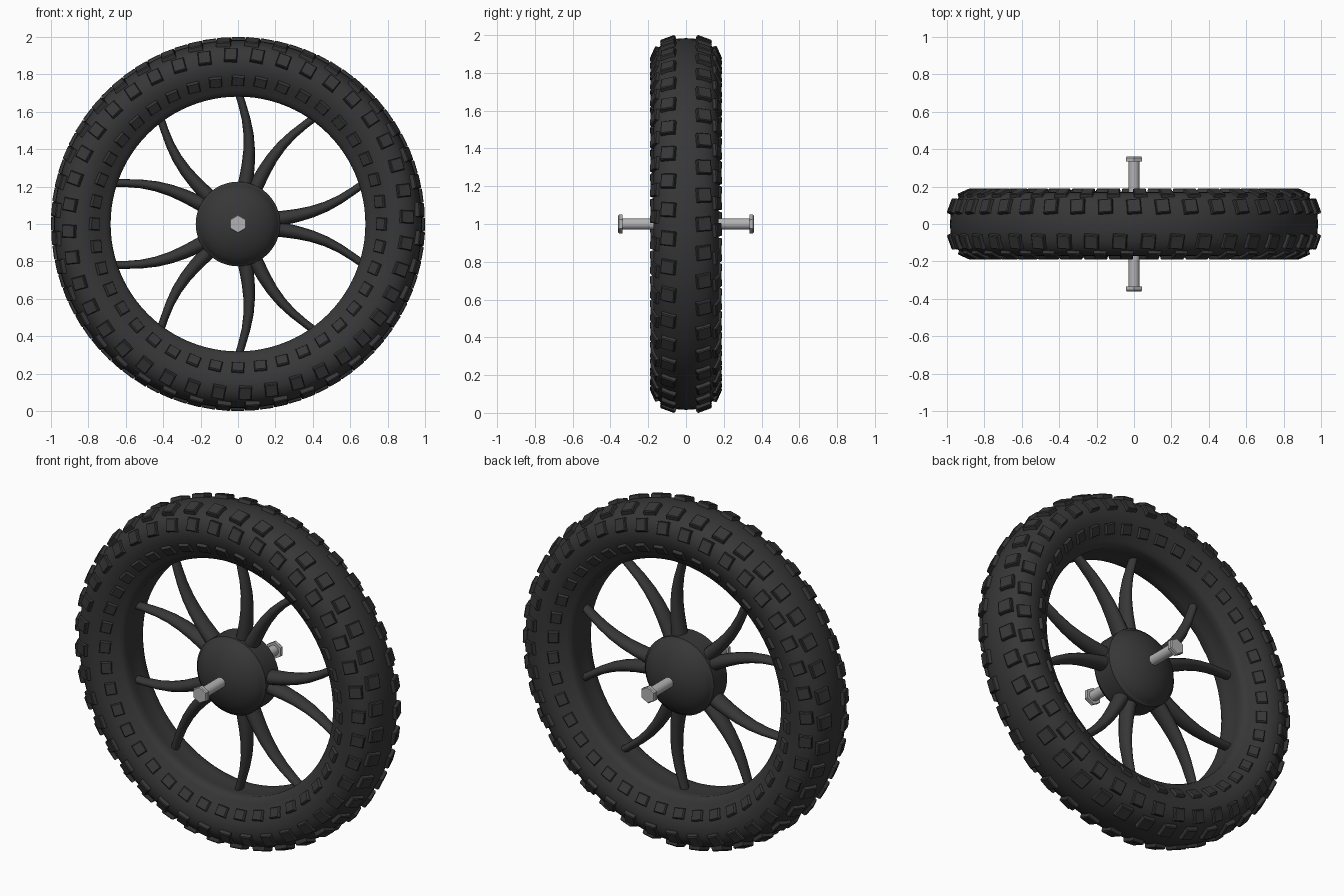
import bpy, bmesh, math
from mathutils import Vector, Matrix

if "Cube" in bpy.data.objects:
    bpy.data.objects.remove(bpy.data.objects["Cube"])

CENTRE = Vector((0, 0, 1))


def material(name, value):
    m = bpy.data.materials.new(name)
    m.diffuse_color = (value, value, value, 1)
    m.use_nodes = True
    m.node_tree.nodes["Principled BSDF"].inputs["Base Color"].default_value = m.diffuse_color
    return m


RUBBER = material("dark_rubber", 0.038)
STEEL = material("bolt_steel", 0.45)


def finish(bm, name, mat, angle=35):
    """Turn a bmesh into a named object with smooth shading and sharp edges."""
    bmesh.ops.recalc_face_normals(bm, faces=bm.faces)
    me = bpy.data.meshes.new(name)
    bm.to_mesh(me)
    bm.free()
    me.materials.append(mat)
    for p in me.polygons:
        p.use_smooth = True
    me.set_sharp_from_angle(angle=math.radians(angle))
    ob = bpy.data.objects.new(name, me)
    bpy.context.collection.objects.link(ob)
    return ob


def radial(a):
    """Unit direction in the wheel plane; a = 0 is up, clockwise from the front."""
    return Vector((math.sin(a), 0, math.cos(a)))


def lathe(name, profile, steps, mat, closed=False, angle=35):
    """Spin (radius, y) points around the axle."""
    bm = bmesh.new()
    rings = []
    for r, y in profile:
        if r == 0:
            rings.append([bm.verts.new(CENTRE + Vector((0, y, 0)))] * steps)
        else:
            rings.append([bm.verts.new(CENTRE + radial(2 * math.pi * i / steps) * r
                                       + Vector((0, y, 0))) for i in range(steps)])
    pairs = list(zip(rings, rings[1:]))
    if closed:
        pairs.append((rings[-1], rings[0]))
    for a, b in pairs:
        for i in range(steps):
            j = (i + 1) % steps
            quad = list(dict.fromkeys((a[i], a[j], b[j], b[i])))
            bm.faces.new(quad)
    return finish(bm, name, mat, angle)


# Tyre: rounded square section with a smooth inner band
half = [(0.984, 0.0), (0.981, 0.045), (0.97, 0.09), (0.953, 0.125), (0.925, 0.153),
        (0.89, 0.168), (0.85, 0.172), (0.81, 0.165), (0.77, 0.147), (0.735, 0.125),
        (0.712, 0.112), (0.692, 0.1), (0.681, 0.08), (0.685, 0.04), (0.688, 0.0)]
mirrored = [(r, -y) for r, y in half[-2:0:-1]]
lathe("tyre", half + mirrored, 96, RUBBER, closed=True)

# Hub: short drum with a domed cap on each side
hub_half = [(0, 0.165), (0.05, 0.161), (0.1, 0.149), (0.15, 0.128), (0.185, 0.105),
            (0.21, 0.08), (0.214, 0.07), (0.226, 0.062)]
lathe("hub", hub_half + [(r, -y) for r, y in reversed(hub_half)], 48, RUBBER)


# Tread blocks: tapered boxes seated on the tyre surface
def tread_row(name, side, r, y, tilt, across, along, height, phase, count=40):
    bm = bmesh.new()
    for i in range(count):
        a = 2 * math.pi * (i + phase) / count
        out = radial(a)
        tangent = Vector((math.cos(a), 0, -math.sin(a)))
        axle = Vector((0, side, 0))
        normal = out * math.cos(tilt) + axle * math.sin(tilt)
        width = axle * math.cos(tilt) - out * math.sin(tilt)
        turn = Matrix.Rotation(0.08 * side, 3, normal)
        tangent, width = turn @ tangent, turn @ width
        base = CENTRE + out * r + axle * y
        rings = []
        # buried foot, wall top and chamfered top
        for h, s in ((-0.02, 1.06), (height - 0.005, 1.0), (height, 0.88)):
            rings.append([bm.verts.new(base + normal * h + tangent * (u * along * s / 2)
                                       + width * (v * across * s / 2))
                          for u, v in ((-1, -1), (1, -1), (1, 1), (-1, 1))])
        for lo, hi in zip(rings, rings[1:]):
            for k in range(4):
                j = (k + 1) % 4
                bm.faces.new((lo[k], lo[j], hi[j], hi[k]))
        bm.faces.new(rings[2])
        bm.faces.new(rings[0][::-1])
    finish(bm, name, RUBBER, 25)


for side, label, shift in ((-1, "front", 0.0), (1, "back", 0.5)):
    tread_row(label + "_outer_tread", side, 0.968, 0.092, math.radians(20),
              0.078, 0.075, 0.021, shift + 0.5)
    tread_row(label + "_shoulder_tread", side, 0.903, 0.162, math.radians(66),
              0.072, 0.068, 0.016, shift - 0.27)
    tread_row(label + "_inner_tread", side, 0.768, 0.146, math.radians(122),
              0.058, 0.066, 0.014, shift)


# Spokes: ten curved tapering arms, bending alternately each way
PATH = [(0.15, 11), (0.24, 10.5), (0.32, 9.8), (0.4, 8.6), (0.48, 6.8),
        (0.56, 4.5), (0.64, 2.0), (0.7, 0.3)]


def spoke(name, heading, bend):
    bm = bmesh.new()
    pts = [radial(heading + bend * math.radians(off)) * r for r, off in PATH]
    rings = []
    n = 14
    for i, p in enumerate(pts):
        d = (pts[min(i + 1, len(pts) - 1)] - pts[max(i - 1, 0)]).normalized()
        side = d.cross(Vector((0, 1, 0)))
        t = i / (len(pts) - 1)
        w = 0.043 - 0.022 * min(1, t * 1.25)
        depth = 0.055 - 0.027 * t
        rings.append([bm.verts.new(CENTRE + p
                                   + side * (w * math.cos(2 * math.pi * k / n))
                                   + Vector((0, depth * math.sin(2 * math.pi * k / n), 0)))
                      for k in range(n)])
    for lo, hi in zip(rings, rings[1:]):
        for k in range(n):
            j = (k + 1) % n
            bm.faces.new((lo[k], lo[j], hi[j], hi[k]))
    bm.faces.new(rings[0])
    bm.faces.new(rings[-1])
    finish(bm, name, RUBBER, 50)


for i in range(10):
    spoke(f"spoke_{i + 1}", math.radians(36 * i), 1 if i % 2 == 0 else -1)

# Axle: round rod with a hexagonal head at each end
lathe("axle_rod", [(0, -0.34), (0.03, -0.34), (0.03, 0.34), (0, 0.34)], 20, STEEL)
for side, label in ((-1, "front"), (1, "back")):
    lathe(label + "_bolt_head", [(0, side * 0.335), (0.05, side * 0.335),
                                 (0.05, side * 0.354), (0.045, side * 0.36),
                                 (0, side * 0.36)], 6, STEEL, angle=20)
